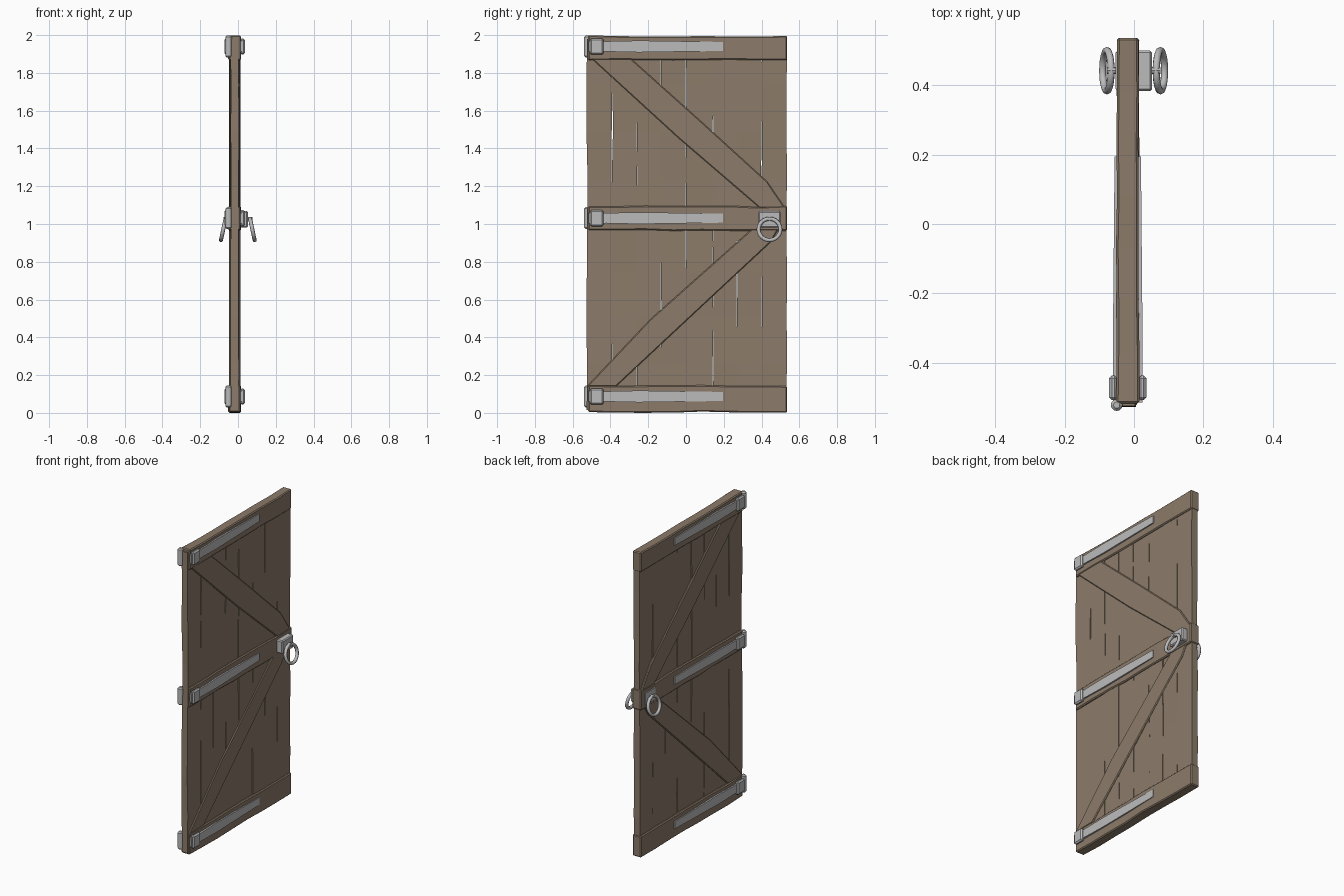
import bpy, bmesh, math, random
from mathutils import Matrix, Vector

if "Cube" in bpy.data.objects:
    bpy.data.objects.remove(bpy.data.objects["Cube"])

random.seed(7)

def material(name, rgb):
    m = bpy.data.materials.new(name)
    m.diffuse_color = (*rgb, 1)
    m.use_nodes = True
    m.node_tree.nodes["Principled BSDF"].inputs["Base Color"].default_value = m.diffuse_color
    return m

WOOD = material("weathered wood", (0.262, 0.198, 0.142))
METAL = material("grey iron", (0.50, 0.50, 0.50))

def finish(bm, name, mat, bevel=0.0, smooth=False):
    bmesh.ops.recalc_face_normals(bm, faces=bm.faces)
    me = bpy.data.meshes.new(name)
    bm.to_mesh(me)
    bm.free()
    me.materials.append(mat)
    ob = bpy.data.objects.new(name, me)
    bpy.context.collection.objects.link(ob)
    if bevel:
        b = ob.modifiers.new("bevel", 'BEVEL')
        b.width, b.segments = bevel, 1
    if smooth:
        for p in me.polygons:
            p.use_smooth = True
    return ob

def loft(name, sections, mat, bevel=0.0):
    """Join matching rings of points into one closed solid."""
    bm = bmesh.new()
    rings = [[bm.verts.new(p) for p in s] for s in sections]
    n = len(rings[0])
    for a, b in zip(rings, rings[1:]):
        for i in range(n):
            j = (i + 1) % n
            bm.faces.new((a[i], a[j], b[j], b[i]))
    bm.faces.new(rings[0])
    bm.faces.new(rings[-1])
    return finish(bm, name, mat, bevel)

def box(name, x, y, z, mat, bevel=0.0):
    sec = lambda h: [(x[0], y[0], h), (x[1], y[0], h), (x[1], y[1], h), (x[0], y[1], h)]
    return loft(name, [sec(z[0]), sec(z[1])], mat, bevel)

def jit(a):
    return random.uniform(-a, a)

# vertical planks with slightly uneven edges
edges = [-0.525, -0.39, -0.26, -0.133, 0.0, 0.143, 0.27, 0.40, 0.533]
for k, (y0, y1) in enumerate(zip(edges, edges[1:])):
    secs = []
    for i in range(9):
        z = 0.015 + 1.965 * i / 8
        a, b = y0 + 0.0005 + jit(0.0035), y1 - 0.0005 + jit(0.0035)
        x0, x1 = -0.038 + jit(0.003), 0.004 + jit(0.003)
        secs.append([(x0, a, z), (x1, a, z), (x1, b, z), (x0, b, z)])
    loft(f"plank_{k + 1}", secs, WOOD)

# horizontal rails
rails = {"bottom": (0.004, 0.143), "middle": (0.967, 1.093), "top": (1.870, 1.996)}
for name, (z0, z1) in rails.items():
    secs = []
    for i in range(8):
        y = -0.518 + 1.054 * i / 7
        a, b = z0 + jit(0.004), z1 + jit(0.004)
        x0, x1 = -0.050 + jit(0.002), 0.014 + jit(0.002)
        secs.append([(x0, y, a), (x1, y, a), (x1, y, b), (x0, y, b)])
    loft(f"{name}_rail", secs, WOOD, 0.006)

# diagonal braces, showing on both faces
braces = {
    "upper": [(-0.50, 1.875), (-0.29, 1.875), (0.07, 1.553), (0.43, 1.225),
              (0.525, 1.085), (0.39, 1.085), (-0.035, 1.45)],
    "lower": [(-0.525, 0.14), (-0.37, 0.14), (0.01, 0.495), (0.45, 0.905),
              (0.49, 0.975), (0.35, 0.975), (-0.19, 0.495)]}
for name, pts in braces.items():
    loft(f"{name}_brace", [[(x, y, z) for y, z in pts] for x in (-0.047, 0.012)], WOOD, 0.005)

# hinges: straps and bosses on both faces, pin on the edge
for name, zc in (("bottom", 0.087), ("middle", 1.031), ("top", 1.940)):
    for side, s, base in (("right", 1, 0.012), ("left", -1, -0.048)):
        secs = []
        for y, h, t in ((-0.515, 0.028, 0.013), (-0.42, 0.027, 0.013),
                        (-0.25, 0.031, 0.012), (0.195, 0.024, 0.008)):
            x = base + s * t
            secs.append([(base, y, zc - h), (x, y, zc - h), (x, y, zc + h), (base, y, zc + h)])
        loft(f"{name}_strap_{side}", secs, METAL)
        box(f"{name}_boss_{side}", sorted((base, base + s * 0.024)), (-0.508, -0.437),
            (zc - 0.043, zc + 0.043), METAL, 0.008)
    # pin with small rounded ends
    prof = [(-0.058, 0.009), (-0.050, 0.017), (0.050, 0.017), (0.058, 0.009)]
    secs = [[(-0.05 + r * math.cos(i * math.pi / 6), -0.522 + r * math.sin(i * math.pi / 6), zc + dz)
             for i in range(12)] for dz, r in prof]
    loft(f"{name}_hinge_pin", secs, METAL)

# lock case through the middle rail
box("lock_case", (-0.053, 0.052), (0.383, 0.500), (0.982, 1.068), METAL, 0.006)

# ring pulls hanging from pegs, tilted outwards
for side, s, top_x, peg in (("right", 1, 0.064, (0.045, 0.076)), ("left", -1, -0.066, (-0.078, -0.045))):
    secs = [[(x, 0.442 + 0.010 * math.cos(i * math.pi / 4), 1.028 + 0.010 * math.sin(i * math.pi / 4))
             for i in range(8)] for x in peg]
    loft(f"ring_peg_{side}", secs, METAL)
    bm = bmesh.new()
    R, r, N, M = 0.058, 0.0105, 24, 8
    tilt = Matrix.Rotation(-s * math.radians(12), 4, 'Y')
    place = Matrix.Translation((top_x, 0.442, 1.028)) @ tilt @ Matrix.Translation((0, 0, -R))
    grid = []
    for i in range(N):
        u = 2 * math.pi * i / N
        ring = []
        for j in range(M):
            v = 2 * math.pi * j / M
            d = R + r * math.cos(v)
            ring.append(bm.verts.new(place @ Vector((r * math.sin(v), d * math.cos(u), d * math.sin(u)))))
        grid.append(ring)
    for i in range(N):
        for j in range(M):
            a, b = grid[i], grid[(i + 1) % N]
            bm.faces.new((a[j], a[(j + 1) % M], b[(j + 1) % M], b[j]))
    finish(bm, f"ring_pull_{side}", METAL, smooth=True)
